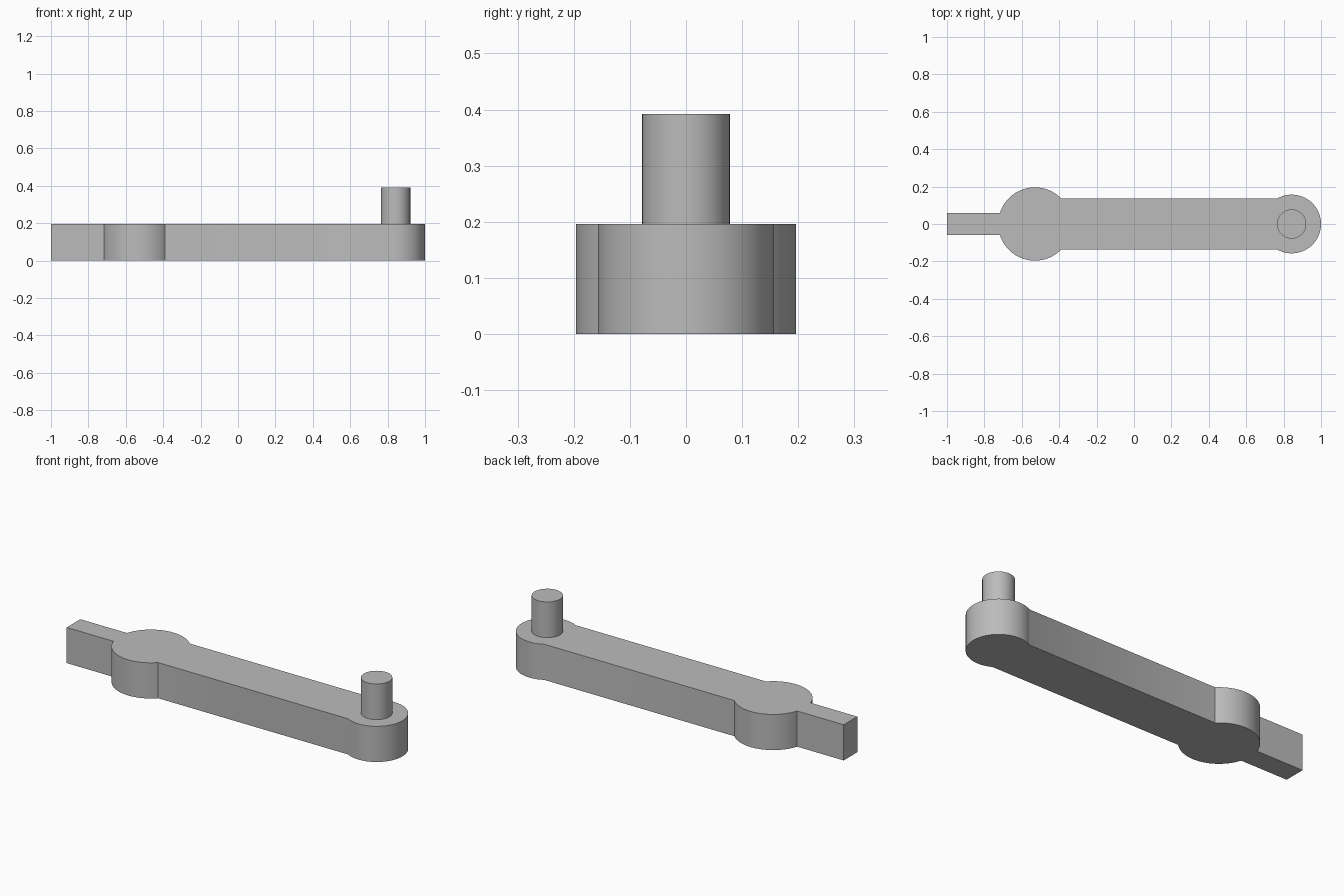
import bpy, bmesh, math

cube = bpy.data.objects.get("Cube")
if cube:
    bpy.data.objects.remove(cube, do_unlink=True)

THICK = 0.196
HUB_X, HUB_R = -0.53, 0.196
END_X, END_R = 0.843, 0.157
PIN_R, PIN_TOP = 0.078, 0.392
ARM_W, TAIL_W = 0.137, 0.059      # half widths

grey = bpy.data.materials.new("plain grey")
grey.use_nodes = True
colour = (0.5, 0.5, 0.5, 1)
grey.diffuse_color = colour
grey.node_tree.nodes["Principled BSDF"].inputs["Base Color"].default_value = colour


def arc(cx, r, start, end, steps):
    """Points on a circle centred on the long axis."""
    angles = [start + (end - start) * i / steps for i in range(steps + 1)]
    return [(cx + r * math.cos(a), r * math.sin(a)) for a in angles]


def extrude(name, outline, z0, z1):
    """Turn a counter-clockwise outline into a solid between two heights."""
    bm = bmesh.new()
    base = bm.faces.new([bm.verts.new((x, y, z0)) for x, y in outline])
    top = bmesh.ops.extrude_face_region(bm, geom=[base], use_keep_orig=True)
    verts = [g for g in top["geom"] if isinstance(g, bmesh.types.BMVert)]
    bmesh.ops.translate(bm, verts=verts, vec=(0, 0, z1 - z0))
    bmesh.ops.recalc_face_normals(bm, faces=bm.faces)
    mesh = bpy.data.meshes.new(name)
    bm.to_mesh(mesh)
    bm.free()
    mesh.materials.append(grey)
    obj = bpy.data.objects.new(name, mesh)
    bpy.context.collection.objects.link(obj)
    bpy.ops.object.select_all(action="DESELECT")
    obj.select_set(True)
    bpy.context.view_layer.objects.active = obj
    bpy.ops.object.shade_smooth_by_angle(angle=math.radians(30))
    return obj


# Crank body: rounded end, straight arm, round hub and narrow tail
end_a = math.pi - math.asin(ARM_W / END_R)
hub_a = math.asin(ARM_W / HUB_R)
tail_a = math.pi - math.asin(TAIL_W / HUB_R)
outline = arc(END_X, END_R, -end_a, end_a, 56)
outline += arc(HUB_X, HUB_R, hub_a, tail_a, 28)
outline += [(-1, TAIL_W), (-1, -TAIL_W)]
outline += arc(HUB_X, HUB_R, -tail_a, -hub_a, 28)
extrude("crank_body", outline, 0, THICK)

# Handle pin standing on the rounded end
extrude("handle_pin", arc(END_X, PIN_R, 0, 2 * math.pi, 64)[:-1], THICK, PIN_TOP)
